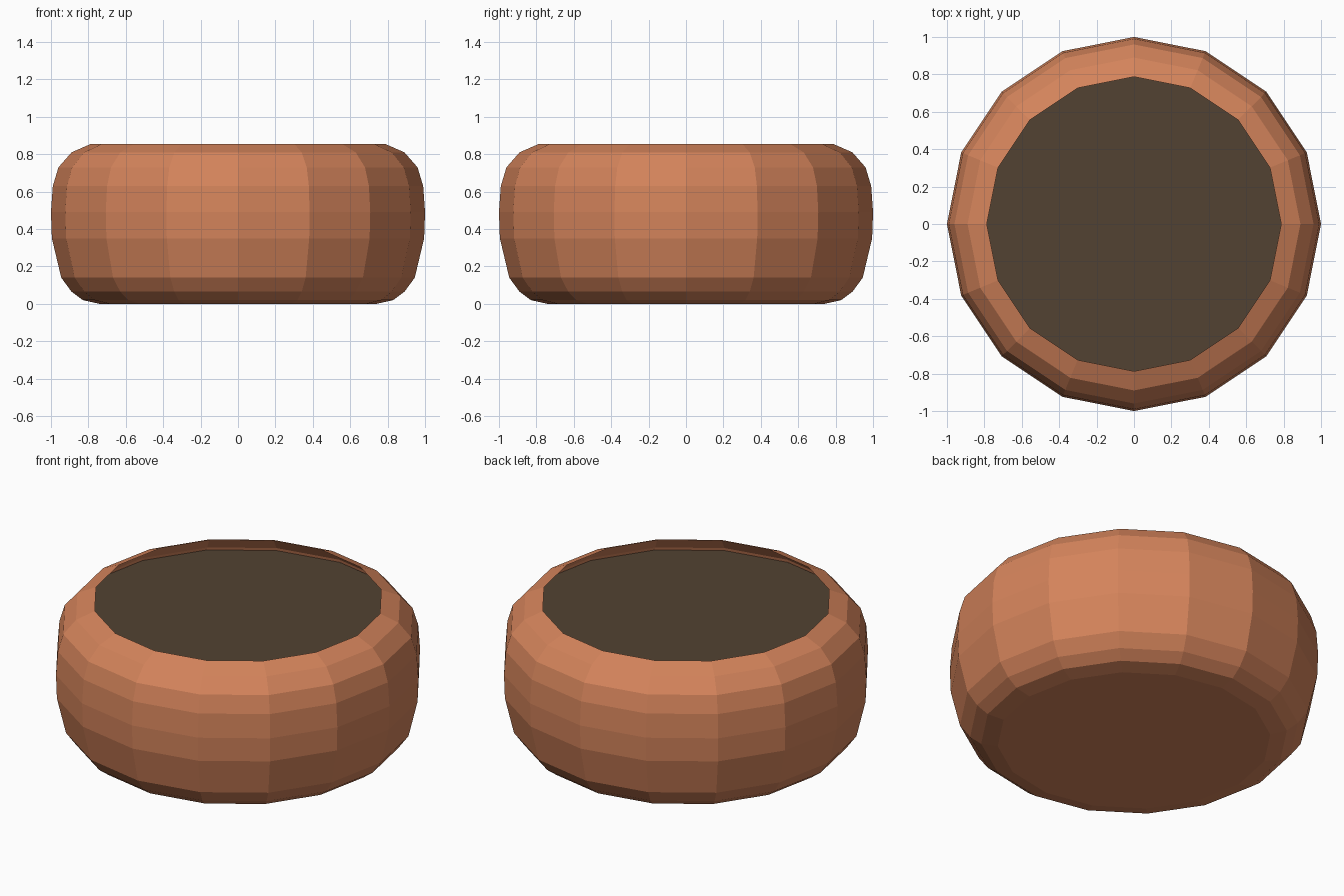
import bpy, bmesh, math

if "Cube" in bpy.data.objects:
    bpy.data.objects.remove(bpy.data.objects["Cube"])

SIDES = 16


def material(name, color):
    m = bpy.data.materials.new(name)
    m.diffuse_color = (*color, 1)
    m.use_nodes = True
    m.node_tree.nodes["Principled BSDF"].inputs["Base Color"].default_value = m.diffuse_color
    return m


def lathe(name, profile, mat, cap_first=False):
    """Revolve (radius, z) pairs into flat-shaded rings."""
    bm = bmesh.new()
    rings = []
    for r, z in profile:
        rings.append([bm.verts.new((r * math.cos(2 * math.pi * i / SIDES),
                                    r * math.sin(2 * math.pi * i / SIDES), z))
                      for i in range(SIDES)])
    for a, b in zip(rings, rings[1:]):
        for i in range(SIDES):
            j = (i + 1) % SIDES
            bm.faces.new((a[i], a[j], b[j], b[i]))
    if cap_first:
        bm.faces.new(rings[0][::-1])
    if len(rings) == 1:
        bm.faces.new(rings[0])
    me = bpy.data.meshes.new(name)
    bm.to_mesh(me)
    bm.free()
    me.materials.append(mat)
    ob = bpy.data.objects.new(name, me)
    bpy.context.collection.objects.link(ob)
    return ob


clay = material("terracotta", (0.66, 0.23, 0.105))
earth = material("earth", (0.085, 0.055, 0.032))

# Rounded bowl: thin shell with closed base and open rim
lathe("pot", [(0.74, 0), (0.83, 0.02), (0.89, 0.065), (0.945, 0.14),
              (0.995, 0.35), (1.0, 0.49), (0.99, 0.63), (0.96, 0.73),
              (0.89, 0.81), (0.787, 0.855)], clay, cap_first=True)

# Soil disc sitting just below the rim, touching the inner wall
lathe("soil", [(0.96, 0.715)], earth)
